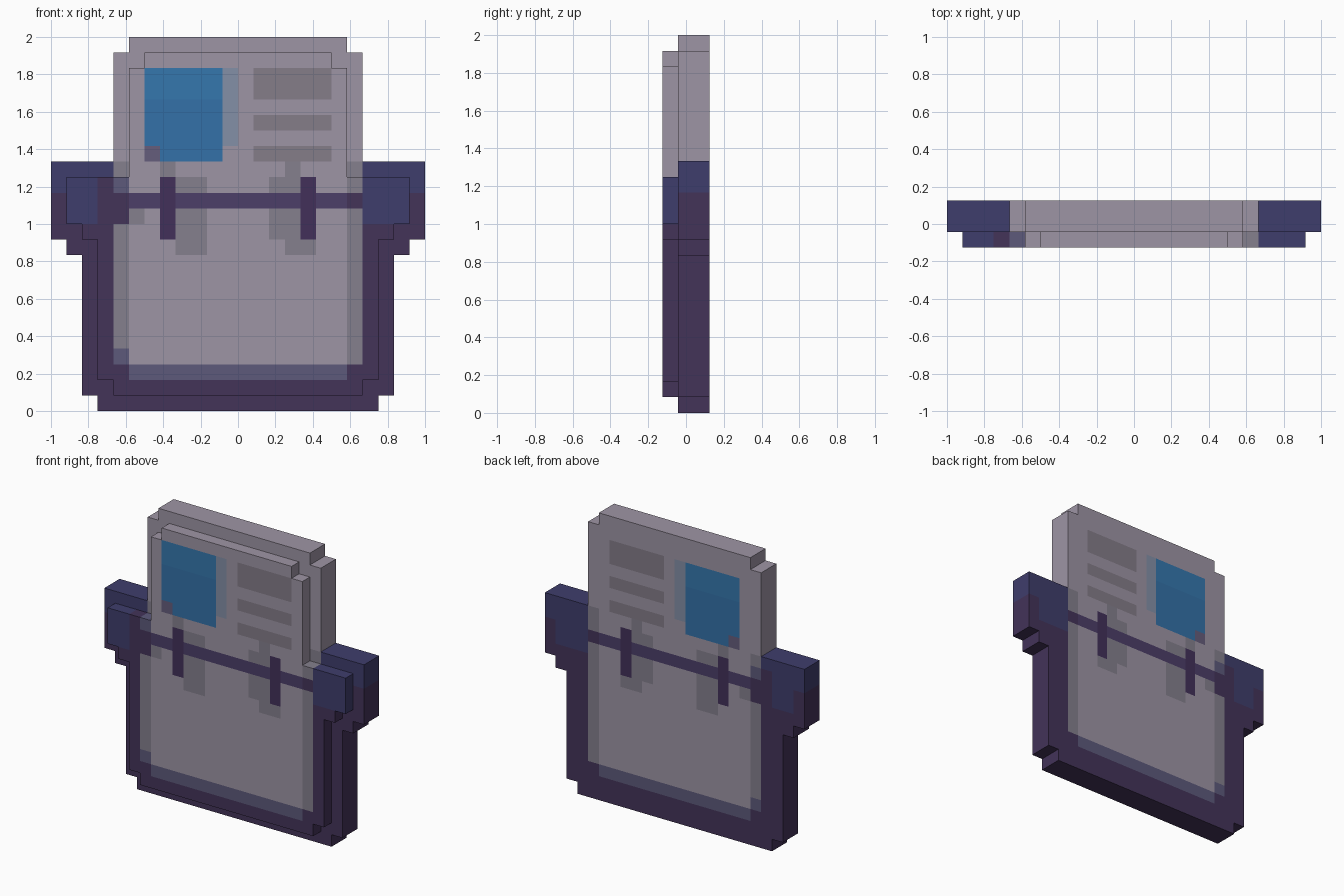
import bpy, bmesh

if "Cube" in bpy.data.objects:
    bpy.data.objects.remove(bpy.data.objects["Cube"])

P = 1 / 12                                # one pixel cell
Y_FRONT, Y_STEP, Y_BACK = -1.5 * P, -0.5 * P, 1.5 * P

# Silhouettes as (half width, z start, z end) in cells
BACK = [(9, 0, 1), (10, 1, 10), (11, 10, 11), (12, 11, 16), (8, 16, 23), (7, 23, 24)]
FRONT = [(8, 1, 2), (9, 2, 11), (10, 11, 12), (11, 12, 15), (7, 15, 22), (6, 22, 23)]

# Surface colours of the parts (display values)
COLOURS = {
    "case": "433359", "side_grip": "3F3D6C", "sheet": "9E95A5",
    "sheet_shade": "85808D", "sheet_border": "5D5A7B", "picture": "3577AE",
    "picture_lower": "3371A8", "picture_glow": "8490A7", "picture_corner": "655D7C",
    "printed_bar": "857D89", "strap": "4C3E69", "clip": "42305A",
}

# Regions painted in order as (part, x0, z0, x1, z1); later ones win
REGIONS = [
    ("case", -12, 0, 12, 24),
    # side grips
    ("side_grip", -12, 15, -7, 16), ("side_grip", -12, 14, -9, 15),
    ("side_grip", -11, 12, -9, 14),
    ("side_grip", 8, 14, 12, 16), ("side_grip", 8, 12, 11, 14),
    # sheet with shaded edges
    ("sheet", -8, 16, 8, 24), ("sheet", -7, 3, 7, 16),
    ("sheet_shade", -8, 4, -7, 12), ("sheet_shade", 7, 3, 8, 13),
    ("sheet_shade", 7, 14, 8, 16), ("sheet_shade", -8, 15, -7, 16),
    ("sheet_shade", -7, 12, -6, 13),
    ("sheet_border", -7, 2, 7, 3), ("sheet_border", -8, 3, -7, 4),
    ("sheet_border", -8, 14, -7, 15),
    # picture
    ("picture", -6, 20, -1, 22), ("picture_lower", -6, 16, -1, 20),
    ("picture_glow", -1, 17, 0, 22), ("picture_corner", -6, 16, -5, 17),
]
# printed bars beside the picture
REGIONS += [("printed_bar", 1, z0, 6, z1) for z0, z1 in ((20, 22), (18, 19), (16, 17))]
# soft shadows around the clips, strap, then the clips
for x in (-4, 3):
    REGIONS += [("sheet_shade", x - 1, 11, x + 2, 15), ("sheet_shade", x, 10, x + 2, 11)]
REGIONS += [("sheet_shade", -5, 15, -4, 16), ("sheet_shade", 3, 15, 4, 16)]
REGIONS += [("strap", -7, 13, 7, 14)]
REGIONS += [("clip", x, 11, x + 1, 15) for x in (-4, 3)]
# left clips share the pixel column drawn at -0.42..-0.33 / 0.33..0.42
REGIONS = [(n, -5, b, -4, d) if (n, a) == ("clip", -4) else
           (n, 4, b, 5, d) if (n, a) == ("clip", 3) else (n, a, b, c, d)
           for n, a, b, c, d in REGIONS]


def cells(spans):
    return {(x, z) for w, z0, z1 in spans for z in range(z0, z1) for x in range(-w, w)}


def linear(code):
    rgb = [int(code[i:i + 2], 16) / 255 for i in (0, 2, 4)]
    return [c / 12.92 if c <= 0.04045 else ((c + 0.055) / 1.055) ** 2.4 for c in rgb] + [1]


back, front = cells(BACK), cells(FRONT)
paint = {}
for name, x0, z0, x1, z1 in REGIONS:
    for x in range(x0, x1):
        for z in range(z0, z1):
            paint[x, z] = name


def add_cell(bm, x, z, y0, y1, layer, show_front, show_back):
    """Add only the exposed faces of one cell in a layer."""
    def face(*pts):
        bm.faces.new([bm.verts.new((a * P, y, c * P)) for a, y, c in pts])
    ring = [(x, z), (x + 1, z), (x + 1, z + 1), (x, z + 1)]
    if show_front:
        face(*[(a, y0, c) for a, c in ring])
    if show_back:
        face(*[(a, y1, c) for a, c in reversed(ring)])
    for i, (dx, dz) in enumerate(((0, -1), (1, 0), (0, 1), (-1, 0))):
        if (x + dx, z + dz) not in layer:
            (a, c), (b, d) = ring[i], ring[(i + 1) % 4]
            face((b, y0, d), (a, y0, c), (a, y1, c), (b, y1, d))


# Build every part through both stepped layers
for name, code in COLOURS.items():
    bm = bmesh.new()
    for (x, z), part in paint.items():
        if part != name:
            continue
        if (x, z) in back:
            add_cell(bm, x, z, Y_STEP, Y_BACK, back, (x, z) not in front, True)
        if (x, z) in front:
            add_cell(bm, x, z, Y_FRONT, Y_STEP, front, True, False)
    bmesh.ops.remove_doubles(bm, verts=bm.verts, dist=1e-4)
    mesh = bpy.data.meshes.new(name)
    bm.to_mesh(mesh)
    bm.free()
    mat = bpy.data.materials.new(name + "_colour")
    mat.diffuse_color = linear(code)
    mat.use_nodes = True
    mat.node_tree.nodes["Principled BSDF"].inputs["Base Color"].default_value = mat.diffuse_color
    mesh.materials.append(mat)
    bpy.context.collection.objects.link(bpy.data.objects.new(name, mesh))
